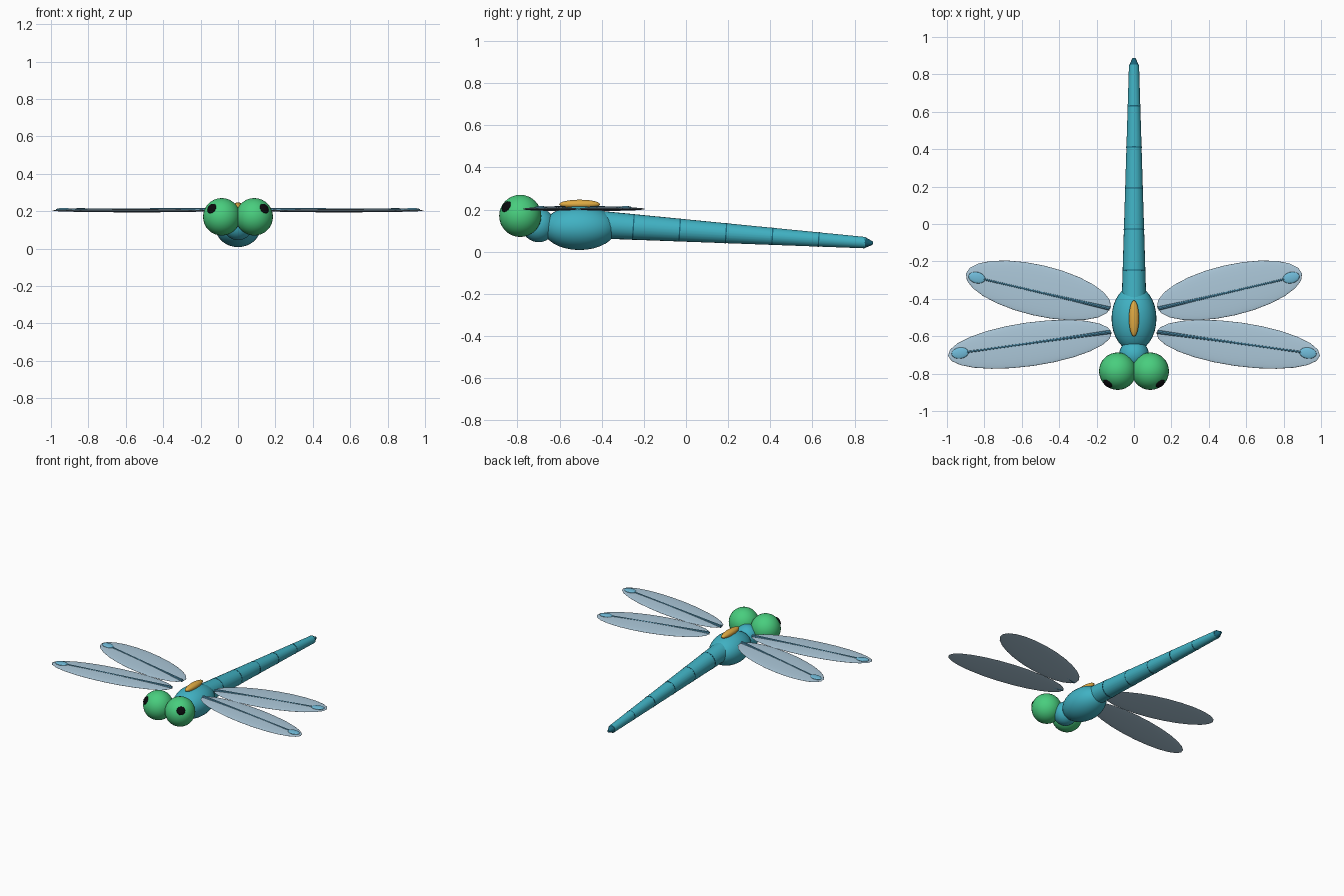
import bpy
from math import atan2
from mathutils import Vector, Matrix

cube = bpy.data.objects.get("Cube")
if cube:
    bpy.data.objects.remove(cube, do_unlink=True)


def material(name, srgb):
    color = [c ** 2.2 for c in srgb] + [1]
    mat = bpy.data.materials.new(name)
    mat.use_nodes = True
    mat.diffuse_color = color
    mat.node_tree.nodes["Principled BSDF"].inputs["Base Color"].default_value = color
    return mat


TEAL = material("teal body", (0.26, 0.69, 0.76))
DARK = material("dark teal", (0.12, 0.40, 0.48))
GREEN = material("eye green", (0.29, 0.80, 0.49))
BLACK = material("pupil black", (0.07, 0.07, 0.08))
GOLD = material("gold stripe", (0.87, 0.66, 0.27))
PALE = material("wing pale blue", (0.67, 0.78, 0.85))
BLUE = material("wing mark blue", (0.44, 0.73, 0.85))
VEIN = material("vein blue", (0.33, 0.58, 0.70))


def finish(name, mat):
    obj = bpy.context.object
    obj.name = name
    obj.data.materials.append(mat)
    return obj


def ellipsoid(name, mat, center, radii, segments=32, rings=16, turn=0.0):
    bpy.ops.mesh.primitive_uv_sphere_add(segments=segments, ring_count=rings,
                                         radius=1, location=center, rotation=(0, 0, turn))
    obj = finish(name, mat)
    obj.scale = radii
    bpy.ops.object.shade_smooth()
    return obj


def tube(name, mat, start, end, r1, r2, sides=24):
    start, end = Vector(start), Vector(end)
    axis = end - start
    bpy.ops.mesh.primitive_cone_add(vertices=sides, radius1=r1, radius2=r2,
                                    depth=axis.length, location=(start + end) / 2,
                                    rotation=axis.to_track_quat('Z', 'Y').to_euler())
    obj = finish(name, mat)
    bpy.ops.object.shade_smooth_by_angle(angle=0.7)
    return obj


# Thorax, neck and back stripe
ellipsoid("thorax", TEAL, (0, -0.505, 0.113), (0.12, 0.175, 0.105))
ellipsoid("neck", TEAL, (0, -0.70, 0.125), (0.08, 0.08, 0.08))
ellipsoid("back_stripe", GOLD, (0, -0.505, 0.225), (0.027, 0.097, 0.022), 24, 12)

# Tapered tail with thin rings and a pointed tip
tail_start, tail_end = Vector((0, -0.42, 0.129)), Vector((0, 0.85, 0.043))
R1, R2 = 0.066, 0.027
tube("tail", TEAL, tail_start, tail_end, R1, R2)
along = (tail_end - tail_start).normalized()
for i in range(5):
    t = (-0.25 + 0.22 * i - tail_start.y) / (tail_end.y - tail_start.y)
    mid = tail_start.lerp(tail_end, t)
    r = R1 + (R2 - R1) * t + 0.0012
    tube(f"tail_ring_{i + 1}", DARK, mid - along * 0.003, mid + along * 0.003, r, r)
tube("tail_tip", DARK, tail_end - along * 0.005, tail_end + along * 0.037, 0.028, 0.008, 12)

# Eyes, wings and their details on both sides
WINGS = {
    "front": dict(center=(0.557, -0.643), size=(0.442, 0.117),
                  root=(0.125, -0.577), mark=(0.93, -0.69)),
    "rear": dict(center=(0.511, -0.355), size=(0.398, 0.136),
                 root=(0.13, -0.452), mark=(0.84, -0.287)),
}
for side, s in (("left", 1), ("right", -1)):
    eye = Vector((s * 0.087, -0.787, 0.17))
    ellipsoid(f"{side}_eye", GREEN, eye, (0.1, 0.1, 0.1))
    look = Vector((s * 0.055, -0.068, 0.045)).normalized()
    pupil = ellipsoid(f"{side}_pupil", BLACK, eye + look * 0.095, (0.029, 0.029, 0.013), 12, 8)
    pupil.rotation_euler = look.to_track_quat('Z', 'Y').to_euler()

    for pair, w in WINGS.items():
        (cx, cy), (rx, ry) = w["center"], w["size"]
        root = Vector((s * w["root"][0], w["root"][1], 0.207))
        mark = Vector((s * w["mark"][0], w["mark"][1], 0.209))
        step = mark - root
        turn = s * atan2(step.y, abs(step.x))
        name = f"{side}_{pair}_wing"
        ellipsoid(name, PALE, (s * cx, cy, 0.203), (rx, ry, 0.009), 24, 16, turn)
        tube(name + "_vein", VEIN, root, mark, 0.010, 0.005, 8)
        ellipsoid(name + "_mark", BLUE, mark, (0.046, 0.03, 0.008), 16, 8, turn)
